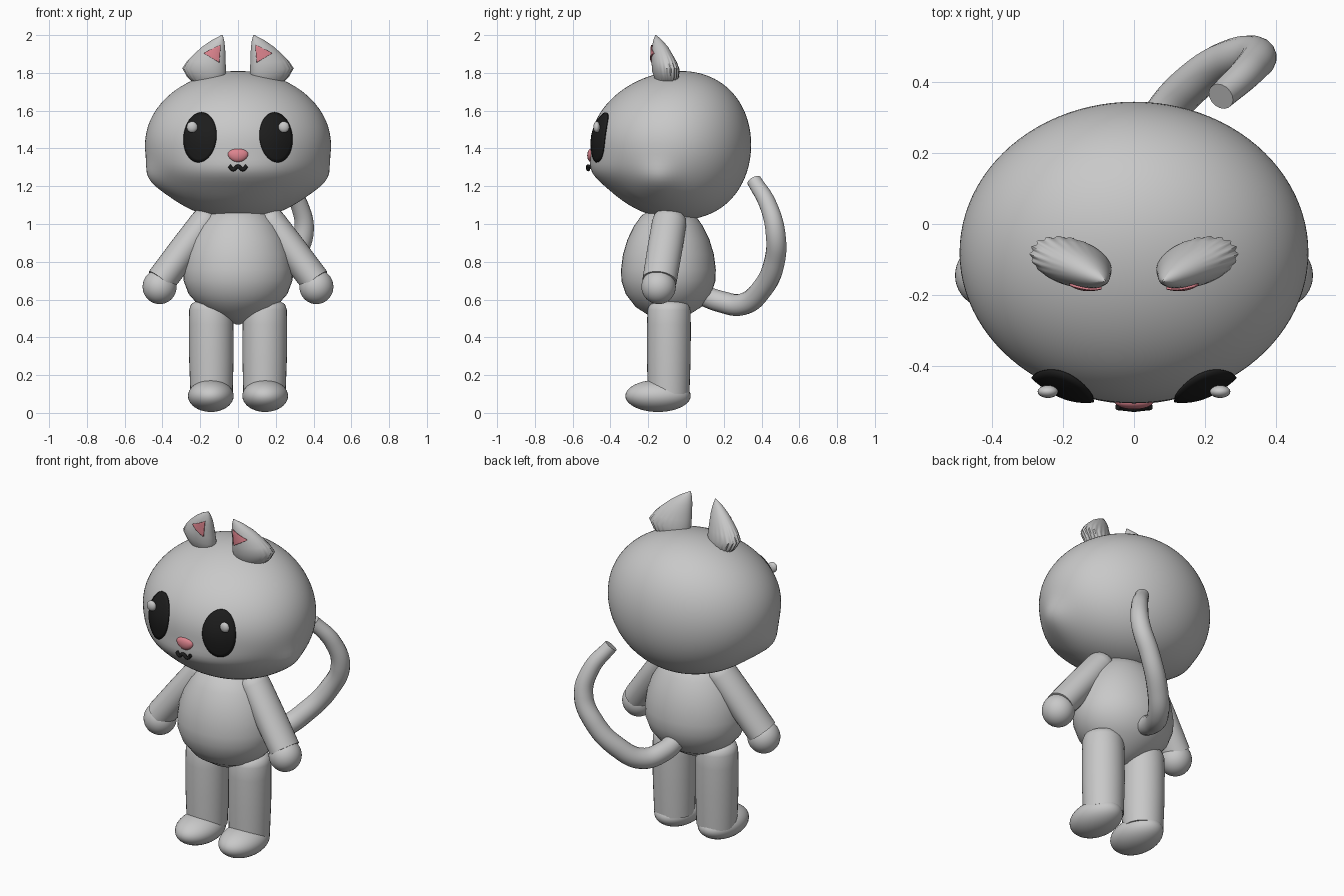
import bpy, bmesh
from math import sin, cos, pi, exp, radians
from mathutils import Vector
from mathutils.bvhtree import BVHTree

if "Cube" in bpy.data.objects:
    bpy.data.objects.remove(bpy.data.objects["Cube"])


def material(name, rgb):
    m = bpy.data.materials.new(name)
    m.use_nodes = True
    m.diffuse_color = (*rgb, 1)
    m.node_tree.nodes["Principled BSDF"].inputs["Base Color"].default_value = (*rgb, 1)
    return m


GREY = material("soft grey", (0.58, 0.58, 0.58))
BLACK = material("black", (0.012, 0.012, 0.012))
PINK = material("pink", (0.72, 0.23, 0.27))


def smooth(ob):
    bpy.ops.object.select_all(action="DESELECT")
    ob.select_set(True)
    bpy.context.view_layer.objects.active = ob
    bpy.ops.object.convert(target="MESH")
    bpy.ops.object.shade_smooth_by_angle(angle=radians(50))


def finish(name, bm, mat):
    bmesh.ops.recalc_face_normals(bm, faces=bm.faces)
    me = bpy.data.meshes.new(name)
    bm.to_mesh(me)
    bm.free()
    ob = bpy.data.objects.new(name, me)
    bpy.context.collection.objects.link(ob)
    me.materials.append(mat)
    smooth(ob)
    return ob


def ellipsoid(name, centre, radii, mat, shape=None, seg=40):
    bm = bmesh.new()
    bmesh.ops.create_uvsphere(bm, u_segments=seg, v_segments=seg // 2, radius=1)
    for v in bm.verts:
        v.co = Vector(centre) + Vector([c * r for c, r in zip(v.co, radii)])
        if shape:
            shape(v.co)
    return finish(name, bm, mat)


def loft(name, rings, mat):
    """Skin a list of equal rings of points and cap both ends."""
    bm = bmesh.new()
    loops = [[bm.verts.new(p) for p in ring] for ring in rings]
    n = len(loops[0])
    for a, b in zip(loops, loops[1:]):
        for i in range(n):
            j = (i + 1) % n
            bm.faces.new((a[i], a[j], b[j], b[i]))
    bm.faces.new(loops[0])
    bm.faces.new(loops[-1])
    return finish(name, bm, mat)


def ring(centre, rx, ry, n=40):
    x, y, z = centre
    return [(x + rx * cos(2 * pi * i / n), y + ry * sin(2 * pi * i / n), z) for i in range(n)]


def limb(name, start, end, profile, rx, ry):
    """Tube with rings square to its axis; profile holds (distance, scale)."""
    a, b = Vector(start), Vector(end)
    axis = (b - a).normalized()
    side = Vector((0, 1, 0)).cross(axis).normalized()
    fore = axis.cross(side)
    rings = []
    for t, s in profile:
        c = a.lerp(b, t)
        rings.append([c + side * (rx * s * cos(k * pi / 16)) + fore * (ry * s * sin(k * pi / 16))
                      for k in range(32)])
    return loft(name, rings, GREY)


def tube(name, points, thickness, mat):
    """Round tube along a smooth path; points hold x, y, z, radius."""
    cu = bpy.data.curves.new(name, "CURVE")
    cu.dimensions = "3D"
    cu.bevel_depth = thickness
    cu.bevel_resolution = 6
    cu.use_fill_caps = True
    sp = cu.splines.new("BEZIER")
    sp.bezier_points.add(len(points) - 1)
    for bp, (x, y, z, r) in zip(sp.bezier_points, points):
        bp.co = (x, y, z)
        bp.radius = r
        bp.handle_left_type = bp.handle_right_type = "AUTO"
    cu.materials.append(mat)
    ob = bpy.data.objects.new(name, cu)
    bpy.context.collection.objects.link(ob)
    smooth(ob)


def patch(name, target, outline, mat, thickness, bulge):
    """Thin plate with an x-z outline, laid on the front of the target."""
    me = target.data
    tree = BVHTree.FromPolygons([v.co for v in me.vertices], [p.vertices for p in me.polygons])
    mid = sum((Vector(p) for p in outline), Vector((0, 0))) / len(outline)
    bm = bmesh.new()

    def drop(p, t):
        hit = tree.ray_cast(Vector((p[0], -2, p[1])), Vector((0, 1, 0)))[0]
        y = hit.y if hit else -0.16
        return bm.verts.new((p[0], y - thickness * 0.8 - bulge * (1 - t * t), p[1]))

    steps, n = 7, len(outline)
    loops = [[drop(mid.lerp(Vector(p), k / steps), k / steps) for p in outline]
             for k in range(1, steps + 1)]
    centre = drop(mid, 0)
    for i in range(n):
        j = (i + 1) % n
        bm.faces.new((centre, loops[0][i], loops[0][j]))
        for a, b in zip(loops, loops[1:]):
            bm.faces.new((a[i], b[i], b[j], a[j]))
    solid = finish(name, bm, mat).modifiers.new("thickness", "SOLIDIFY")
    solid.thickness = thickness
    solid.offset = 0


# Head: wide egg with a low muzzle and soft cheek bumps
def head_shape(co):
    dz, front = co.z - 1.42, max(0, (-0.08 - co.y) / 0.425)
    co.y += 0.05 * (dz / 0.39) ** 2
    co.y -= 0.034 * front ** 2 * exp(-((co.z - 1.27) / 0.075) ** 2)
    if abs(co.x) > 0.25:
        bump = exp(-((co.z - 1.235) / 0.085) ** 2 - ((co.y + 0.16) / 0.11) ** 2)
        co.x += 0.042 * bump * (1 if co.x > 0 else -1)
    if dz < 0:
        co.z += dz * 0.02


head = ellipsoid("head", (0, -0.08, 1.42), (0.492, 0.425, 0.39), GREY, head_shape, 96)

# Body: pear with a pointed underside
body = [(0.01, 0.468), (0.1, 0.505), (0.2, 0.56), (0.262, 0.63), (0.288, 0.7), (0.29, 0.76),
        (0.278, 0.84), (0.25, 0.92), (0.21, 0.99), (0.165, 1.045), (0.1, 1.08)]
loft("body", [ring((0, -0.093, z), r, r * 0.865) for r, z in body], GREY)

# Arms, hands, legs, feet, ears and eyes on both sides
for side, s in (("left", 1), ("right", -1)):
    limb(side + "_arm", (s * 0.158, -0.085, 1.03), (s * 0.408, -0.14, 0.7),
         [(-0.08, 0.4), (-0.05, 0.75), (0, 0.95), (0.08, 1), (0.5, 1.02), (1, 1)], 0.08, 0.091)
    ellipsoid(side + "_hand", (s * 0.415, -0.145, 0.668), (0.09, 0.091, 0.092), GREY)
    limb(side + "_leg", (s * 0.143, -0.09, 0.59), (s * 0.14, -0.092, 0.1),
         [(0, 0.7), (0.03, 0.9), (0.09, 0.98), (0.25, 1), (0.6, 1), (1, 0.95)], 0.118, 0.116)
    ellipsoid(side + "_foot", (s * 0.144, -0.148, 0.09), (0.121, 0.173, 0.085), GREY)

    # Ear: flattened, curving cone, pleated round the outer base
    rings = []
    for cx, cy, rx, ry, z, pleat in [
            (0.16, -0.1, 0.06, 0.04, 1.73, 0.04), (0.168, -0.103, 0.097, 0.06, 1.77, 0.05),
            (0.177, -0.108, 0.114, 0.068, 1.815, 0.045), (0.166, -0.116, 0.101, 0.063, 1.855, 0.02),
            (0.151, -0.125, 0.085, 0.054, 1.89, 0), (0.128, -0.137, 0.06, 0.041, 1.935, 0),
            (0.105, -0.15, 0.032, 0.023, 1.972, 0), (0.084, -0.16, 0.003, 0.003, 2.0, 0)]:
        loop = []
        for i in range(96):
            a = 2 * pi * i / 96
            k = 1 + pleat * cos(20 * a) * max(0, cos(a - 0.6))
            x = k * rx * cos(a)
            loop.append((s * (cx + x), cy + k * ry * sin(a) + 0.2 * x, z + 0.08 * x))
        rings.append(loop)
    ear = loft(side + "_ear", rings, GREY)
    tri = [Vector(p) for p in ((0.092, 1.948), (0.1, 1.855), (0.182, 1.905))]
    edge = [tri[i].lerp(tri[(i + 1) % 3], k / 6) for i in range(3) for k in range(6)]
    patch(side + "_inner_ear", ear, [(s * p.x, p.y) for p in edge], PINK, 0.006, 0)

    # Domed eye and its glint
    oval = [(s * (0.2 + 0.086 * cos(a) - 0.008 * sin(a)), 1.458 + 0.131 * sin(a))
            for a in [2 * pi * i / 48 for i in range(48)]]
    patch(side + "_eye", head, oval, BLACK, 0.009, 0.014)
    ellipsoid(side + "_eye_glint", (s * 0.243, -0.473, 1.513), (0.029, 0.018, 0.03), GREY, seg=20)


# Nose: rounded triangle, narrower below
def nose_shape(co):
    co.x *= 1 + 5 * (co.z - 1.368)


ellipsoid("nose", (0, -0.502, 1.363), (0.055, 0.021, 0.036), PINK, nose_shape, 24)

# Mouth: small wavy line
tube("mouth", [(x, -0.52 + abs(x) * 0.1, z, 1) for x, z in
               [(-0.046, 1.308), (-0.026, 1.289), (0, 1.305), (0.026, 1.289), (0.046, 1.308)]],
     0.01, BLACK)

# Tail: sweeps back, up and round to a flat tip
tube("tail", [(0, 0.06, 0.635, 1.05), (0.02, 0.18, 0.59, 1.1), (0.08, 0.3, 0.575, 1.12),
              (0.175, 0.405, 0.66, 1.1), (0.28, 0.468, 0.8, 1.06), (0.348, 0.474, 0.95, 1.02),
              (0.325, 0.435, 1.1, 0.9), (0.245, 0.36, 1.23, 0.75)], 0.052, GREY)
